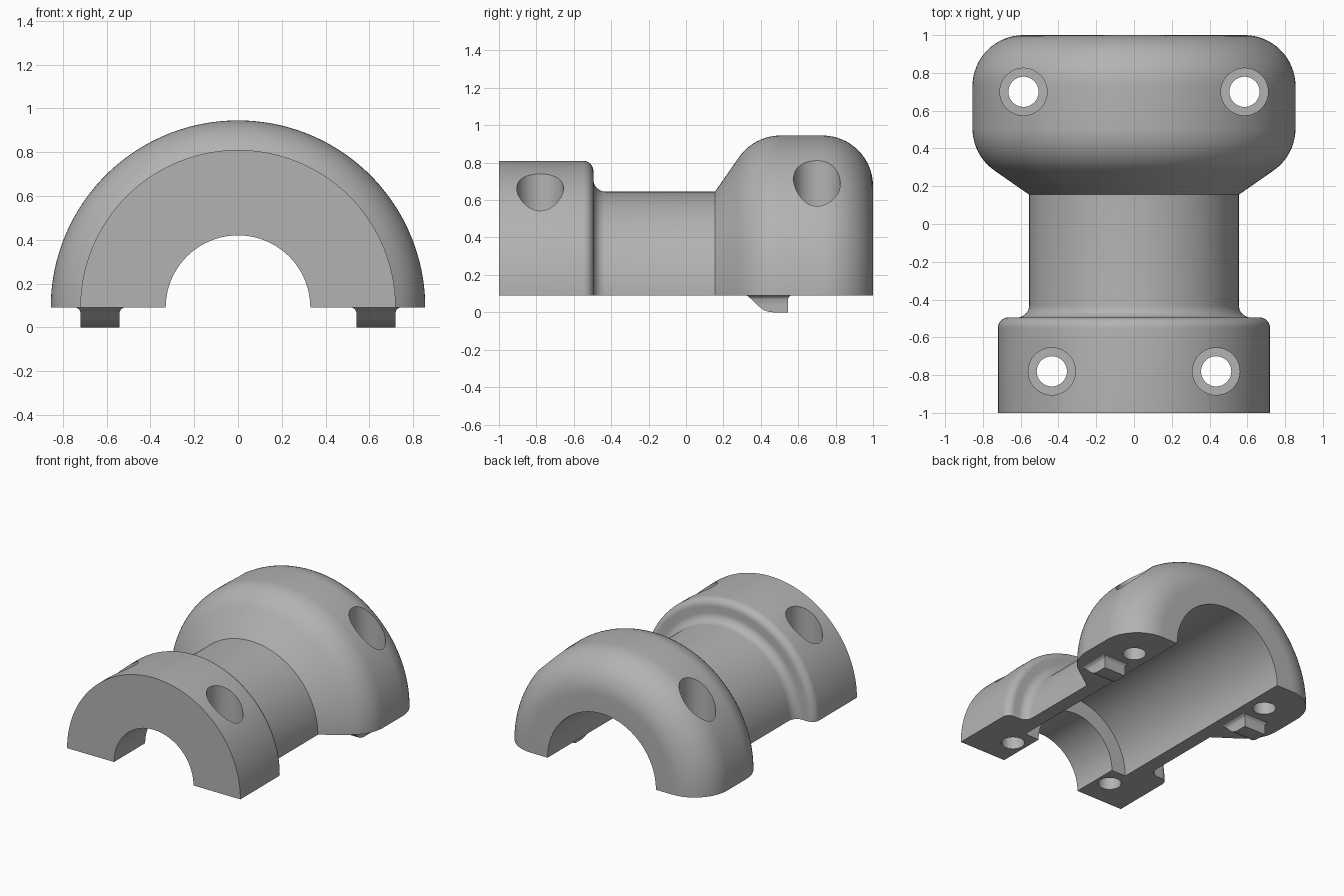
import bpy, bmesh
from math import sin, cos, pi, radians

cube = bpy.data.objects.get("Cube")
if cube:
    bpy.data.objects.remove(cube, do_unlink=True)

AXIS_Z = 0.09      # height of the split plane and the bore axis
SEGMENTS = 96

grey = bpy.data.materials.new("plain_grey")
grey.use_nodes = True
grey.diffuse_color = (0.45, 0.45, 0.45, 1)
grey.node_tree.nodes["Principled BSDF"].inputs["Base Color"].default_value = (0.45, 0.45, 0.45, 1)


def make_object(name, bm):
    bmesh.ops.recalc_face_normals(bm, faces=bm.faces)
    mesh = bpy.data.meshes.new(name)
    bm.to_mesh(mesh)
    bm.free()
    mesh.materials.append(grey)
    obj = bpy.data.objects.new(name, mesh)
    bpy.context.collection.objects.link(obj)
    return obj


def activate(obj):
    bpy.ops.object.select_all(action='DESELECT')
    obj.select_set(True)
    bpy.context.view_layer.objects.active = obj


def arc(y, r, radius, start, end, steps):
    """Profile points (y, radius from axis) along an arc, angles in degrees."""
    angles = [radians(start + (end - start) * i / steps) for i in range(steps + 1)]
    return [(y + radius * cos(a), r + radius * sin(a)) for a in angles]


def half_lathe(name, profile):
    """Revolve a closed profile half a turn about the y axis."""
    bm = bmesh.new()
    rings = []
    for i in range(SEGMENTS + 1):
        a = pi * i / SEGMENTS
        rings.append([bm.verts.new((r * cos(a), y, AXIS_Z + r * sin(a))) for y, r in profile])
    n = len(profile)
    for one, two in zip(rings, rings[1:]):
        for j in range(n):
            k = (j + 1) % n
            bm.faces.new((one[j], one[k], two[k], two[j]))
    bm.faces.new(rings[0])
    bm.faces.new(rings[-1])
    return make_object(name, bm)


# Half coupling: collar, neck, rounded head and stepped bore
profile = [(-1, 0.33), (-1, 0.72)]
profile += arc(-0.55, 0.665, 0.055, 90, 0, 8)          # collar shoulder
profile += arc(-0.43, 0.62, 0.065, 180, 270, 8)        # fillet into neck
profile += [(0.155, 0.555)]
profile += arc(0.505, 0.585, 0.27, 146, 90, 10)        # head front
profile += arc(0.73, 0.585, 0.27, 90, 0, 16)           # head back
profile += [(1, 0.45), (-0.63, 0.45), (-0.63, 0.33)]
body = half_lathe("clamp_half", profile)


# Counterbored bolt holes
def cut_cylinder(x, y, radius, bottom, top):
    bpy.ops.mesh.primitive_cylinder_add(vertices=48, radius=radius, depth=top - bottom,
                                        location=(x, y, (top + bottom) / 2))
    cutter = bpy.context.object
    cutter.name = "hole_cutter"
    cutter.hide_render = True
    activate(body)
    mod = body.modifiers.new("hole", 'BOOLEAN')
    mod.operation = 'DIFFERENCE'
    mod.solver = 'EXACT'
    mod.object = cutter
    bpy.ops.object.modifier_apply(modifier=mod.name)
    bpy.data.objects.remove(cutter, do_unlink=True)


for side in (-1, 1):
    for x, y in ((0.585, 0.70), (0.435, -0.78)):
        cut_cylinder(side * x, y, 0.125, 0.30, 1.3)
        cut_cylinder(side * x, y, 0.08, -0.2, 0.5)

activate(body)
bpy.ops.object.shade_smooth_by_angle(angle=radians(30))

# Locating lugs under the head: (height, half width, front y, back y)
lug_levels = [(0.10, 0.11, 0.315, 0.57), (0.09, 0.108, 0.325, 0.562),
              (0.082, 0.095, 0.335, 0.55), (0.07, 0.09, 0.35, 0.545),
              (0.035, 0.09, 0.385, 0.545), (0.012, 0.09, 0.415, 0.545),
              (0.003, 0.09, 0.44, 0.545), (0, 0.09, 0.465, 0.545)]
for side, label in ((-1, "right"), (1, "left")):
    bm = bmesh.new()
    x = side * 0.63
    rings = [[bm.verts.new(p) for p in ((x - w, f, z), (x + w, f, z), (x + w, b, z), (x - w, b, z))]
             for z, w, f, b in lug_levels]
    for one, two in zip(rings, rings[1:]):
        for j in range(4):
            k = (j + 1) % 4
            bm.faces.new((one[j], one[k], two[k], two[j]))
    bm.faces.new(rings[0])
    bm.faces.new(rings[-1])
    lug = make_object("locating_lug_" + label, bm)
    activate(lug)
    bpy.ops.object.shade_smooth_by_angle(angle=radians(40))
